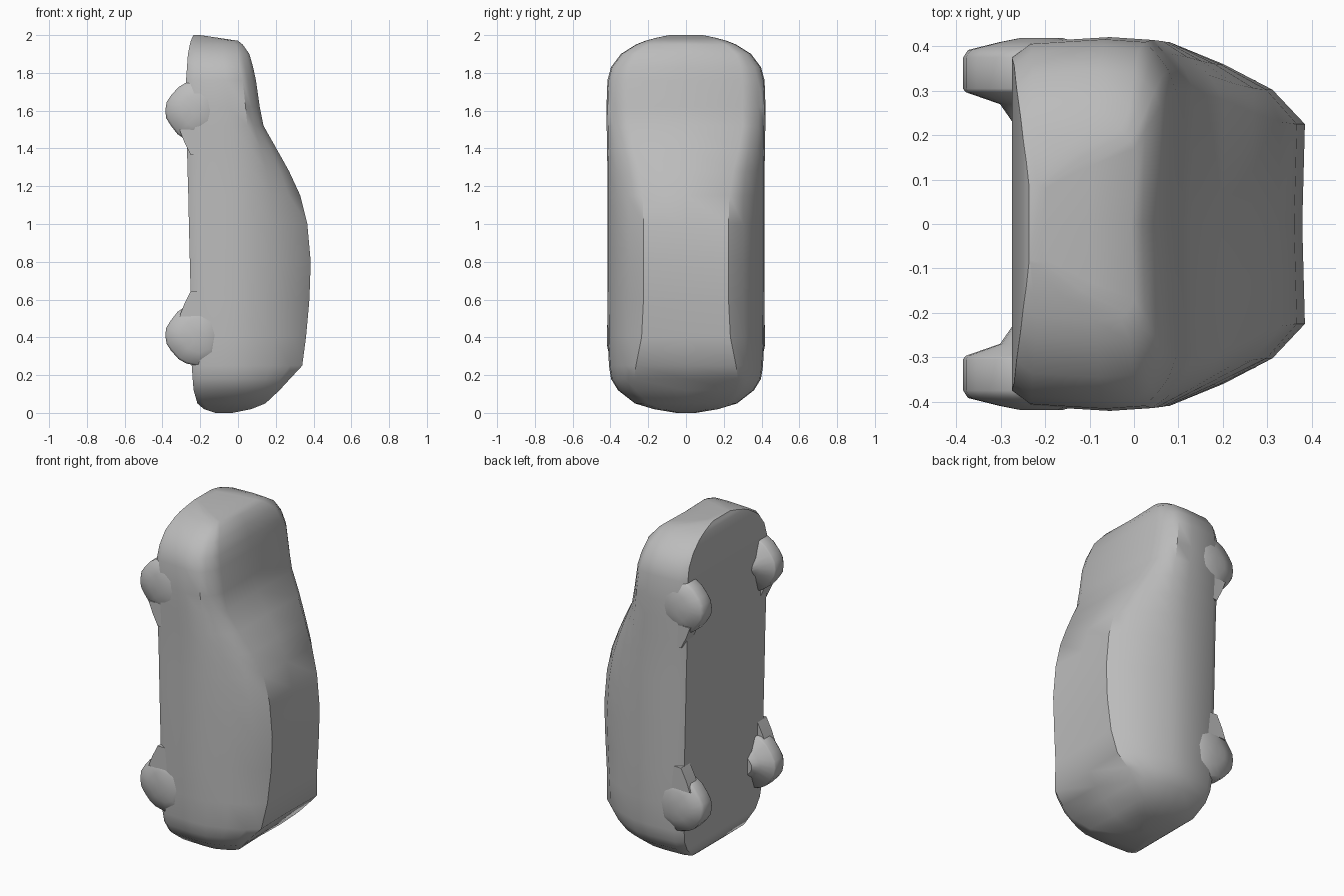
import bpy, bmesh, math

cube = bpy.data.objects.get("Cube")
if cube:
    bpy.data.objects.remove(cube, do_unlink=True)

grey = bpy.data.materials.new("plain grey")
grey.use_nodes = True
grey.diffuse_color = (0.5, 0.5, 0.5, 1)
grey.node_tree.nodes["Principled BSDF"].inputs["Base Color"].default_value = (0.5, 0.5, 0.5, 1)


def loft(name, rings, angle):
    """Skin closed rings of equal length and cap both ends."""
    bm = bmesh.new()
    loops = [[bm.verts.new(p) for p in ring] for ring in rings]
    n = len(loops[0])
    for a, b in zip(loops, loops[1:]):
        for i in range(n):
            j = (i + 1) % n
            bm.faces.new((a[i], a[j], b[j], b[i]))
    bm.faces.new(loops[0])
    bm.faces.new(loops[-1])
    bmesh.ops.recalc_face_normals(bm, faces=bm.faces)
    mesh = bpy.data.meshes.new(name)
    bm.to_mesh(mesh)
    bm.free()
    mesh.materials.append(grey)
    ob = bpy.data.objects.new(name, mesh)
    bpy.context.collection.objects.link(ob)
    bpy.ops.object.select_all(action='DESELECT')
    ob.select_set(True)
    bpy.context.view_layer.objects.active = ob
    bpy.ops.object.shade_smooth_by_angle(angle=math.radians(angle))
    return ob


def body_ring(z, floor, width, shoulder, top, top_width):
    """Cross-section: flat floor, upright side, sloping upper side, flat top."""
    side = 0.985 * width
    half = [
        (floor, 0.9 * width),
        (floor + 0.14 * (shoulder - floor), 0.975 * width),
        (floor + 0.7 * (shoulder - floor), width),
        (shoulder, side),
        (shoulder + 0.4 * (top - shoulder), side + 0.27 * (top_width - side)),
        (shoulder + 0.76 * (top - shoulder), side + 0.58 * (top_width - side)),
        (top, top_width),
    ]
    left = [(x, y, z) for x, y in half]
    right = [(x, -y, z) for x, y in reversed(half)]
    return left + [(top - 0.006, 0.0, z)] + right


# Body stations from tail to nose: z, floor, half width, shoulder, top, half top width
stations = [
    (0.00, -0.12, 0.05, -0.06, -0.03, 0.03),
    (0.02, -0.18, 0.17, 0.00, 0.07, 0.12),
    (0.05, -0.215, 0.27, 0.03, 0.145, 0.20),
    (0.12, -0.235, 0.36, 0.05, 0.22, 0.265),
    (0.18, -0.24, 0.397, 0.06, 0.275, 0.275),
    (0.25, -0.245, 0.408, 0.07, 0.340, 0.265),
    (0.40, -0.247, 0.414, 0.08, 0.360, 0.235),
    (0.60, -0.25, 0.415, 0.08, 0.378, 0.225),
    (0.80, -0.255, 0.416, 0.08, 0.385, 0.225),
    (1.00, -0.26, 0.416, 0.08, 0.367, 0.225),
    (1.15, -0.263, 0.416, 0.08, 0.330, 0.23),
    (1.28, -0.267, 0.416, 0.075, 0.270, 0.25),
    (1.40, -0.27, 0.418, 0.065, 0.203, 0.28),
    (1.52, -0.272, 0.420, 0.05, 0.135, 0.30),
    (1.62, -0.275, 0.421, 0.04, 0.115, 0.30),
    (1.76, -0.275, 0.416, 0.025, 0.095, 0.30),
    (1.83, -0.27, 0.397, 0.01, 0.080, 0.29),
    (1.90, -0.265, 0.345, 0.0, 0.060, 0.265),
    (1.95, -0.255, 0.265, -0.01, 0.025, 0.21),
    (1.97, -0.25, 0.215, -0.03, 0.00, 0.17),
    (1.985, -0.243, 0.16, -0.13, -0.10, 0.13),
    (2.00, -0.236, 0.09, -0.21, -0.20, 0.08),
]
loft("car_body", [body_ring(*s) for s in stations], 40)

# Wheels: rounded outline as (x, z offset), skinned across the width
outline = [(-0.185, 0.0), (-0.178, 0.045), (-0.155, 0.08), (-0.115, 0.125),
           (-0.075, 0.148), (0.0, 0.165), (0.09, 0.13), (0.13, 0.0), (0.09, -0.12),
           (0.0, -0.155), (-0.075, -0.155), (-0.12, -0.125), (-0.155, -0.08), (-0.18, -0.04)]
# (y, scale) from inner hub to outer face
widths = [(0.23, 0.40), (0.27, 0.55), (0.297, 0.97), (0.305, 1.0),
          (0.375, 1.0), (0.392, 0.94), (0.41, 0.55), (0.419, 0.3)]
for end, zc, flip in (("front", 1.6, -1), ("rear", 0.41, 1)):
    for label, sy in (("far", 1), ("near", -1)):
        rings = [[(-0.2 + s * x, sy * y, zc - flip * s * dz) for x, dz in outline]
                 for y, s in widths]
        loft(f"{end}_wheel_{label}", rings, 50)
        # Flare fairing the wheel into the sill
        z0 = zc + flip * 0.10
        z1 = zc + flip * 0.235
        flare = [[(-0.31, sy * y, z0), (-0.285, sy * y, zc + flip * 0.165),
                  (-0.25, sy * y, z1), (-0.10, sy * y, z1), (-0.10, sy * y, z0)]
                 for y in (0.32, 0.405)]
        loft(f"{end}_flare_{label}", flare, 50)
